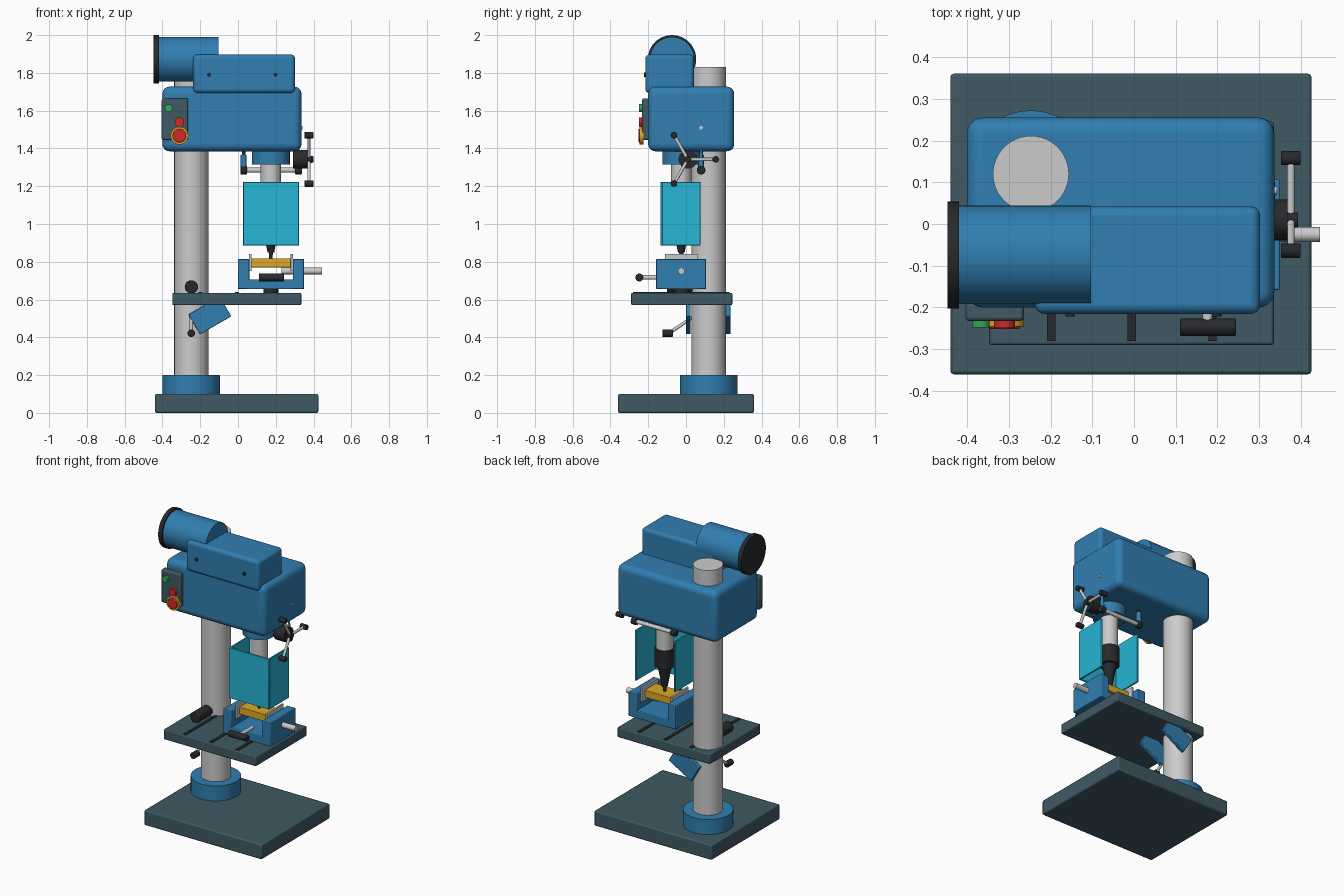
import bpy, math
from mathutils import Vector

if "Cube" in bpy.data.objects:
    bpy.data.objects.remove(bpy.data.objects["Cube"])


def mat(name, r, g, b):
    m = bpy.data.materials.new(name)
    m.diffuse_color = (r, g, b, 1)
    m.use_nodes = True
    m.node_tree.nodes["Principled BSDF"].inputs["Base Color"].default_value = m.diffuse_color
    return m


BLUE = mat("blue_paint", 0.03, 0.21, 0.44)
SLATE = mat("slate_iron", 0.05, 0.1, 0.125)
BLACK = mat("black", 0.02, 0.022, 0.025)
CYAN = mat("guard_cyan", 0.02, 0.46, 0.66)
YELLOW = mat("yellow", 0.72, 0.4, 0.02)
RED = mat("red", 0.65, 0.02, 0.02)
GREEN = mat("green", 0.03, 0.4, 0.1)


def finish(name, material, bevel, segs):
    ob = bpy.context.object
    ob.name = name
    if material:
        ob.data.materials.append(material)
    if bevel:
        b = ob.modifiers.new("bevel", "BEVEL")
        b.width, b.segments, b.limit_method = bevel, segs, "ANGLE"
    bpy.ops.object.shade_smooth_by_angle(angle=math.radians(35))
    return ob


def box(name, x, y, z, material=None, bevel=0.004, segs=2):
    """Box from (min, max) ranges on each axis."""
    r = (x, y, z)
    bpy.ops.mesh.primitive_cube_add(size=1, location=[(a + b) / 2 for a, b in r])
    ob = bpy.context.object
    ob.scale = [b - a for a, b in r]
    bpy.ops.object.transform_apply(location=False, rotation=False, scale=True)
    return finish(name, material, bevel, segs)


def rod(name, p, q, r, material=None, r2=None, bevel=0, verts=32):
    """Cylinder or cone between two points."""
    p, q = Vector(p), Vector(q)
    d = q - p
    bpy.ops.mesh.primitive_cone_add(vertices=verts, radius1=r, radius2=r if r2 is None else r2,
                                    depth=d.length, location=(p + q) / 2,
                                    rotation=d.to_track_quat("Z", "Y").to_euler())
    return finish(name, material, bevel, 2)


# base and column
CX, CY = -0.247, 0.12
box("base_plate", (-0.44, 0.425), (-0.36, 0.36), (0, 0.1), SLATE, 0.008)
rod("column_collar", (CX, CY, 0.1), (CX, CY, 0.2), 0.152, BLUE, verts=48)
rod("column", (CX, CY, 0.1), (CX, CY, 1.83), 0.091, verts=48)

# table with slots
box("table", (-0.347, 0.335), (-0.29, 0.245), (0.57, 0.636), SLATE, 0.006)
for i, x in enumerate((-0.198, -0.005, 0.188)):
    box(f"table_slot_{i}", (x - 0.01, x + 0.01), (-0.28, 0.23), (0.625, 0.64), BLACK, 0)

# table bracket plates either side of the column, tilted
for i, (y0, y1) in enumerate(((0.0, 0.025), (0.21, 0.235))):
    b = box(f"table_bracket_{i}", (-0.245, -0.053), (y0, y1), (0.455, 0.577), BLUE, 0.003)
    b.rotation_euler.y = math.radians(-30)

# table clamp knob and crank
rod("table_clamp_knob", (CX, -0.1, 0.667), (CX, 0.04, 0.667), 0.035, BLACK, bevel=0.005)
rod("table_crank_arm", (CX, 0.04, 0.51), (CX, -0.09, 0.422), 0.009)
rod("table_crank_grip", (CX, -0.125, 0.422), (CX, -0.07, 0.422), 0.02, BLACK, bevel=0.004)

# head, belt cover and motor
box("head", (-0.4, 0.336), (-0.2, 0.255), (1.385, 1.727), BLUE, 0.038, 5)
box("belt_cover", (-0.237, 0.302), (-0.215, 0.042), (1.693, 1.897), BLUE, 0.022, 4)
MY, MZ = -0.074, 1.872
rod("motor", (-0.425, MY, MZ), (-0.103, MY, MZ), 0.118, BLUE, verts=48)
rod("motor_end_cap", (-0.447, MY, MZ), (-0.419, MY, MZ), 0.128, BLACK, verts=48)
for i, x in enumerate((-0.153, 0.198)):
    rod(f"cover_screw_{i}", (x, -0.21, 1.79), (x, -0.222, 1.79), 0.011, BLACK, verts=16)
rod("head_side_screw", (0.33, 0.08, 1.51), (0.342, 0.08, 1.51), 0.01, verts=16)

# switch box and buttons
box("switch_box", (-0.404, -0.264), (-0.232, -0.19), (1.445, 1.665), SLATE, 0.008)
rod("start_button", (-0.367, -0.225, 1.613), (-0.367, -0.248, 1.613), 0.021, GREEN)
rod("stop_button", (-0.31, -0.225, 1.54), (-0.31, -0.248, 1.54), 0.025, RED)
rod("emergency_ring", (-0.31, -0.225, 1.468), (-0.31, -0.245, 1.468), 0.047, YELLOW)
rod("emergency_stop", (-0.31, -0.235, 1.468), (-0.31, -0.252, 1.468), 0.036, RED, bevel=0.004)

# spindle, chuck and bit
SX, SY = 0.174, -0.025
for name, z0, z1, r0, r1, m in (
        ("spindle_collar", 1.315, 1.4, 0.1, 0.1, BLUE),
        ("quill", 1.09, 1.33, 0.054, 0.054, None),
        ("chuck_body", 0.99, 1.11, 0.062, 0.062, BLACK),
        ("chuck_nose", 0.99, 0.85, 0.044, 0.018, BLACK),
        ("drill_bit", 0.86, 0.81, 0.012, 0.008, BLACK)):
    rod(name, (SX, SY, z0), (SX, SY, z1), r0, m, r1)

# feed handle: hub with three spokes
HY, HZ = 0.01, 1.342
rod("feed_hub", (0.29, HY, HZ), (0.368, HY, HZ), 0.049, BLACK)
rod("feed_hub_cap", (0.36, HY, HZ), (0.393, HY, HZ), 0.018, BLACK)
for i in range(3):
    a = math.radians(120 * i)
    y, z = HY + 0.148 * math.cos(a), HZ + 0.148 * math.sin(a)
    rod(f"feed_spoke_{i}", (0.376, HY, HZ), (0.376, y, z), 0.009, verts=16)
    rod(f"feed_knob_{i}", (0.352, y, z), (0.399, y, z), 0.017, BLACK, bevel=0.003)

# depth stop rod behind the spindle
rod("depth_rod", (0.03, 0.08, 1.285), (0.32, 0.08, 1.285), 0.013)
for i, x in enumerate((0.03, 0.32)):
    rod(f"depth_rod_end_{i}", (x - 0.018, 0.08, 1.285), (x + 0.018, 0.08, 1.285), 0.023, BLACK, bevel=0.005)
rod("depth_post", (0.03, 0.08, 1.285), (0.03, 0.08, 1.365), 0.016, BLUE)
rod("depth_post_top", (0.03, 0.08, 1.365), (0.03, 0.08, 1.39), 0.01, BLACK)
rod("depth_pointer", (0.32, 0.08, 1.3), (0.32, 0.08, 1.41), 0.016, BLUE, 0.004)

# three-sided chip guard
box("guard_front", (0.028, 0.322), (-0.136, -0.124), (0.887, 1.222), CYAN, 0.002)
for i, x in enumerate((0.026, 0.312)):
    box(f"guard_side_{i}", (x, x + 0.012), (-0.126, 0.076), (0.887, 1.222), CYAN, 0.002)

# vise with workpiece
rod("vise_swivel", (SX, SY, 0.63), (SX, SY, 0.66), 0.04, BLACK)
box("vise_base", (0, 0.35), (-0.158, 0.106), (0.655, 0.706), BLUE)
for i, (x0, px) in enumerate(((0, 0.058), (0.29, 0.279))):
    box(f"vise_jaw_{i}", (x0, x0 + 0.06), (-0.158, 0.106), (0.69, 0.815), BLUE)
    box(f"jaw_plate_{i}", (px, px + 0.013), (-0.112, 0.064), (0.75, 0.842), None, 0.001)
rod("vise_screw", (0.23, SY, 0.751), (0.446, SY, 0.751), 0.018)
box("workpiece", (0.068, 0.282), (-0.085, 0.035), (0.77, 0.818), YELLOW, 0.003)
rod("vise_handle_stem", (0.176, -0.25, 0.717), (0.176, -0.1, 0.717), 0.012)
rod("vise_handle_grip", (0.11, -0.247, 0.717), (0.244, -0.247, 0.717), 0.021, BLACK, bevel=0.003)
